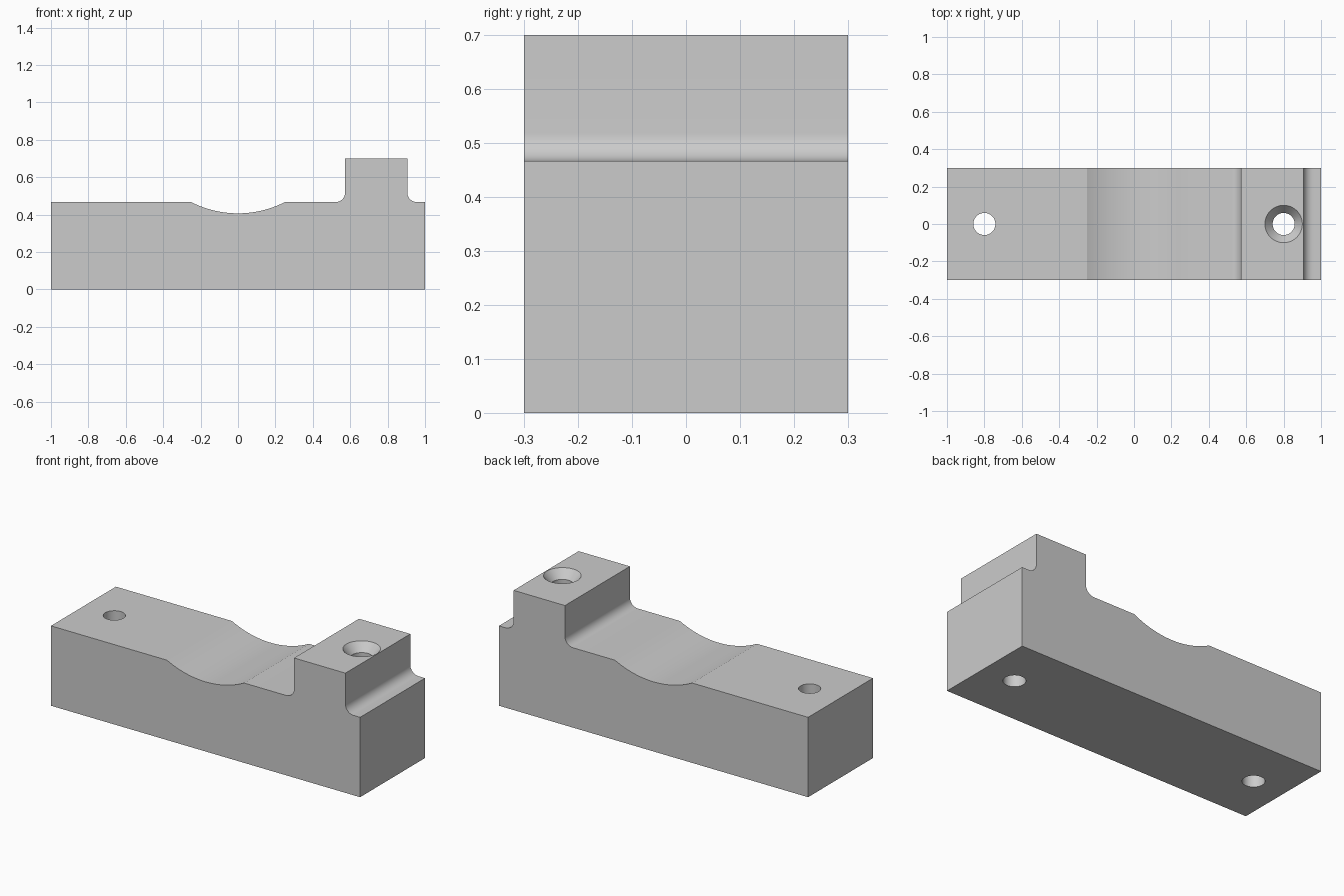
import bpy
import bmesh
from math import asin, cos, pi, radians, sin

cube = bpy.data.objects.get("Cube")
if cube:
    bpy.data.objects.remove(cube, do_unlink=True)

HALF_DEPTH = 0.3
DECK, TOP = 0.467, 0.70
FILLET = 0.052
BLOCK_L, BLOCK_R = 0.573, 0.905
GROOVE_HALF, GROOVE_RADIUS = 0.25, 0.55
HOLE_X, HOLE_R, SINK_R, SINK_DEPTH = 0.8, 0.059, 0.1, 0.05

grey = bpy.data.materials.new("plain grey")
grey.use_nodes = True
grey.diffuse_color = (0.6, 0.6, 0.6, 1)
grey.node_tree.nodes["Principled BSDF"].inputs["Base Color"].default_value = (0.6, 0.6, 0.6, 1)


def arc(cx, cz, radius, start, end, steps):
    """Points along an arc in the x-z plane."""
    angles = [start + (end - start) * i / steps for i in range(steps + 1)]
    return [(cx + radius * cos(a), cz + radius * sin(a)) for a in angles]


def make_object(name, bm):
    bmesh.ops.recalc_face_normals(bm, faces=bm.faces)
    mesh = bpy.data.meshes.new(name)
    bm.to_mesh(mesh)
    bm.free()
    mesh.materials.append(grey)
    obj = bpy.data.objects.new(name, mesh)
    bpy.context.collection.objects.link(obj)
    return obj


# Side profile: base, shallow groove, filleted raised block
swing = asin(GROOVE_HALF / GROOVE_RADIUS)
groove_z = DECK + GROOVE_RADIUS * cos(swing)
profile = [(-1, 0), (-1, DECK)]
profile += arc(0, groove_z, GROOVE_RADIUS, -pi / 2 - swing, -pi / 2 + swing, 24)
profile += arc(BLOCK_L - FILLET, DECK + FILLET, FILLET, -pi / 2, 0, 10)
profile += [(BLOCK_L, TOP), (BLOCK_R, TOP)]
profile += arc(BLOCK_R + FILLET, DECK + FILLET, FILLET, pi, 1.5 * pi, 10)
profile += [(1, DECK), (1, 0)]

bm = bmesh.new()
face = bm.faces.new([bm.verts.new((x, -HALF_DEPTH, z)) for x, z in profile])
ext = bmesh.ops.extrude_face_region(bm, geom=[face])
moved = [v for v in ext["geom"] if isinstance(v, bmesh.types.BMVert)]
bmesh.ops.translate(bm, verts=moved, vec=(0, 2 * HALF_DEPTH, 0))
clamp = make_object("clamp_block", bm)


def cut_hole(name, x, outline, sides=48):
    """Cut a round hole whose lathed outline is a list of (radius, z)."""
    bm = bmesh.new()
    rings = [[bm.verts.new((x + r * cos(2 * pi * i / sides), r * sin(2 * pi * i / sides), z))
              for i in range(sides)] for r, z in outline]
    for low, high in zip(rings, rings[1:]):
        for i in range(sides):
            j = (i + 1) % sides
            bm.faces.new((low[i], low[j], high[j], high[i]))
    bm.faces.new(rings[0][::-1])
    bm.faces.new(rings[-1])
    cutter = make_object(name, bm)
    cutter.hide_render = True
    mod = clamp.modifiers.new(name, "BOOLEAN")
    mod.operation, mod.solver, mod.object = "DIFFERENCE", "EXACT", cutter
    bpy.context.view_layer.objects.active = clamp
    bpy.ops.object.modifier_apply(modifier=name)
    bpy.data.objects.remove(cutter, do_unlink=True)


# Plain bolt hole and countersunk bolt hole
cut_hole("plain_hole", -HOLE_X, [(HOLE_R, -0.1), (HOLE_R, 1)])
slope = (SINK_R - HOLE_R) / SINK_DEPTH
cut_hole("countersunk_hole", HOLE_X,
         [(HOLE_R, -0.1), (HOLE_R, TOP - SINK_DEPTH), (SINK_R + slope * 0.02, TOP + 0.02)])

# Smooth curves, crisp edges
bpy.ops.object.select_all(action="DESELECT")
clamp.select_set(True)
bpy.context.view_layer.objects.active = clamp
bpy.ops.object.shade_smooth_by_angle(angle=radians(20))
